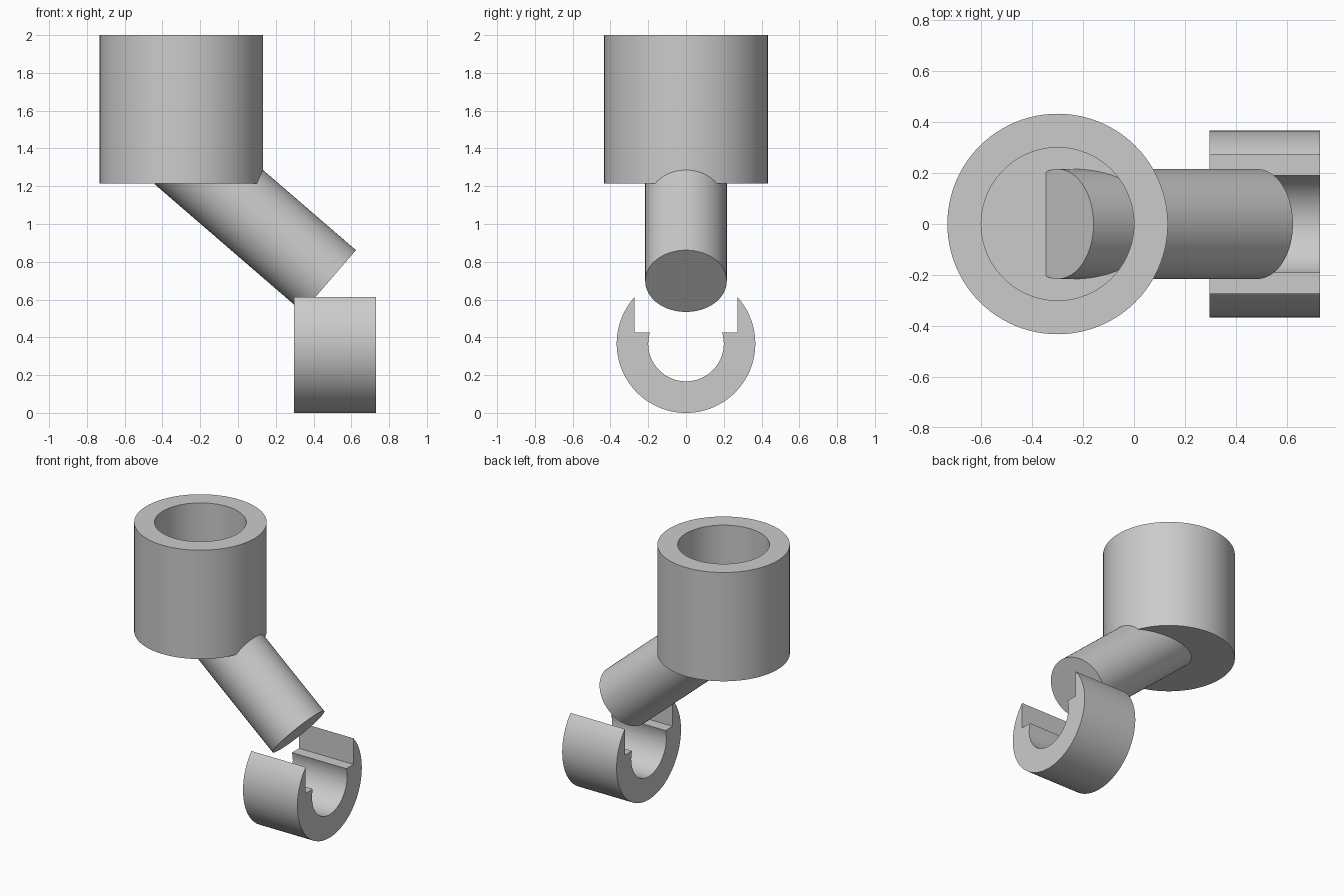
import bpy
import bmesh
from math import sin, cos, acos, asin, pi, radians
from mathutils import Vector

cube = bpy.data.objects.get("Cube")
if cube:
    bpy.data.objects.remove(cube, do_unlink=True)

SEGMENTS = 96

grey = bpy.data.materials.new("plain grey")
grey.use_nodes = True
grey.diffuse_color = (0.6, 0.6, 0.6, 1)
grey.node_tree.nodes["Principled BSDF"].inputs["Base Color"].default_value = (0.6, 0.6, 0.6, 1)


def finish(name, bm):
    """Turn a bmesh into a smooth object with sharp rims."""
    bmesh.ops.recalc_face_normals(bm, faces=bm.faces[:])
    mesh = bpy.data.meshes.new(name)
    bm.to_mesh(mesh)
    bm.free()
    mesh.materials.append(grey)
    obj = bpy.data.objects.new(name, mesh)
    bpy.context.collection.objects.link(obj)
    bpy.ops.object.select_all(action="DESELECT")
    obj.select_set(True)
    bpy.context.view_layer.objects.active = obj
    bpy.ops.object.shade_smooth_by_angle(angle=radians(30))
    return obj


def arc(radius, start, end, centre_z):
    """Points (y, z) along an arc."""
    angles = [start + (end - start) * i / SEGMENTS for i in range(SEGMENTS + 1)]
    return [(radius * cos(a), centre_z + radius * sin(a)) for a in angles]


# Socket cup: closed bottom, open bore on top
CUP_X, OUTER, BORE = -0.30, 0.433, 0.30
BOTTOM, FLOOR, RIM = 1.215, 1.322, 2.0
bm = bmesh.new()
rings = []
for radius, z in ((OUTER, BOTTOM), (OUTER, RIM), (BORE, RIM), (BORE, FLOOR)):
    ring = bmesh.ops.create_circle(bm, segments=SEGMENTS, radius=radius)["verts"]
    for v in ring:
        v.co.z = z
    rings.append(ring)
for low, high in zip(rings, rings[1:]):
    for i in range(SEGMENTS):
        j = (i + 1) % SEGMENTS
        bm.faces.new((low[i], low[j], high[j], high[i]))
bm.faces.new(rings[0])
bm.faces.new(rings[-1])
cup = finish("socket_cup", bm)
cup.location.x = CUP_X

# Slanted solid arm, starting inside the cup
start, end = Vector((CUP_X, 0, 1.374)), Vector((0.483, 0, 0.698))
bm = bmesh.new()
bmesh.ops.create_cone(bm, cap_ends=True, segments=SEGMENTS, radius1=0.216,
                      radius2=0.216, depth=(end - start).length)
arm = finish("slanted_arm", bm)
arm.location = (start + end) / 2
arm.rotation_mode = "QUATERNION"
arm.rotation_quaternion = (end - start).to_track_quat("Z", "Y")

# Open clip: ring with a stepped slot cut out of its top
CLIP_R, HOLE_R, SLOT_Y, STEP_Z = 0.367, 0.20, 0.272, 0.425
tip = acos(SLOT_Y / CLIP_R)
step = asin((STEP_Z - CLIP_R) / HOLE_R)
profile = arc(CLIP_R, tip, -pi - tip, CLIP_R)
profile.append((-SLOT_Y, STEP_Z))
profile += arc(HOLE_R, -pi - step, step, CLIP_R)
profile.append((SLOT_Y, STEP_Z))
bm = bmesh.new()
face = bm.faces.new([bm.verts.new((0.297, y, z)) for y, z in profile])
extruded = bmesh.ops.extrude_face_region(bm, geom=[face], use_keep_orig=True)["geom"]
bmesh.ops.translate(bm, vec=(0.434, 0, 0),
                    verts=[g for g in extruded if isinstance(g, bmesh.types.BMVert)])
finish("open_clip", bm)
